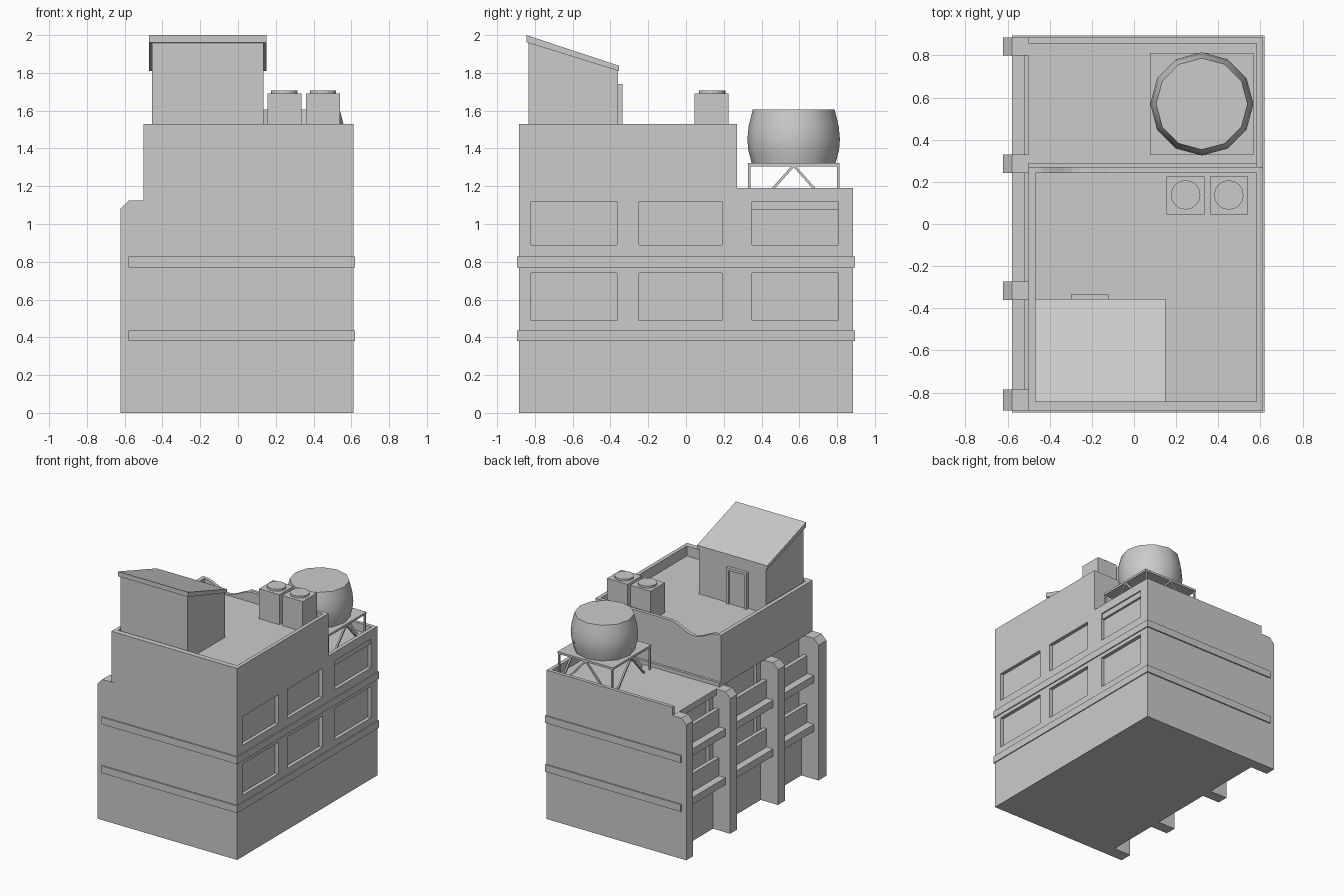
import bpy, bmesh, math
from mathutils import Vector

if "Cube" in bpy.data.objects:
    bpy.data.objects.remove(bpy.data.objects["Cube"])


def finish(name, bm):
    bmesh.ops.recalc_face_normals(bm, faces=bm.faces)
    me = bpy.data.meshes.new(name)
    bm.to_mesh(me)
    bm.free()
    ob = bpy.data.objects.new(name, me)
    bpy.context.collection.objects.link(ob)
    return ob


def boxes(name, items):
    """One object from boxes given as (x0, x1, y0, y1, z0, z1)."""
    bm = bmesh.new()
    for x0, x1, y0, y1, z0, z1 in items:
        vs = bmesh.ops.create_cube(bm, size=1)["verts"]
        for v in vs:
            v.co = Vector((x0 if v.co.x < 0 else x1,
                           y0 if v.co.y < 0 else y1,
                           z0 if v.co.z < 0 else z1))
    return finish(name, bm)


def prism(name, pts, a, b, axis="y"):
    """Extrude an outline (xz along y, or yz along x) from a to b."""
    bm = bmesh.new()
    at = (lambda p, d: (p[0], d, p[1])) if axis == "y" else (lambda p, d: (d, p[0], p[1]))
    face = bm.faces.new([bm.verts.new(at(p, a)) for p in pts])
    ext = bmesh.ops.extrude_face_region(bm, geom=[face])["geom"]
    shift = Vector((0, b - a, 0)) if axis == "y" else Vector((b - a, 0, 0))
    bmesh.ops.translate(bm, vec=shift, verts=[v for v in ext if isinstance(v, bmesh.types.BMVert)])
    return finish(name, bm)


def lathe(name, cx, cy, profile, sides):
    """Closed turned shape from (radius, z) rings."""
    bm = bmesh.new()
    rings = [[bm.verts.new((cx + r * math.cos(2 * math.pi * i / sides),
                            cy + r * math.sin(2 * math.pi * i / sides), z))
              for i in range(sides)] for r, z in profile]
    for lo, hi in zip(rings, rings[1:]):
        for i in range(sides):
            j = (i + 1) % sides
            bm.faces.new((lo[i], lo[j], hi[j], hi[i]))
    bm.faces.new(rings[0])
    bm.faces.new(rings[-1])
    return finish(name, bm)


def bars(name, segs, t):
    """Square bars between pairs of points."""
    bm = bmesh.new()
    for p, q in segs:
        p, q = Vector(p), Vector(q)
        d = q - p
        rot = d.to_track_quat("Z", "Y")
        for v in bmesh.ops.create_cube(bm, size=1)["verts"]:
            v.co = (p + q) / 2 + rot @ Vector((v.co.x * t, v.co.y * t, v.co.z * d.length))
    return finish(name, bm)


L, R, F, B, STEP = -0.5, 0.612, -0.885, 0.885, 0.27
FLOOR, ROOF, TOP = 1.125, 1.45, 1.53
bays = [(-0.82, -0.365), (-0.25, 0.19), (0.35, 0.805)]
storeys = [(0.49, 0.74), (0.89, 1.12)]

# Lower storeys with window recesses on both long sides
body = boxes("building_body", [(-0.47, R, F, B, 0, FLOOR)])
cutter = boxes("window_cutter", [
    (x0, x1, y0 + m, y1 - m, z0, z1)
    for x0, x1, m in ((R - 0.028, R + 0.1, 0), (-0.6, -0.445, 0.03))
    for y0, y1 in bays for z0, z1 in storeys])
mod = body.modifiers.new("windows", "BOOLEAN")
mod.object = cutter
mod.solver = "EXACT"
bpy.context.view_layer.objects.active = body
bpy.ops.object.modifier_apply(modifier=mod.name)
bpy.data.objects.remove(cutter)

# Floor bands, which are also the ledges between the columns
boxes("floor_bands", [(-0.58, 0.62, -0.895, 0.895, z, z + 0.057) for z in (0.38, 0.77)])

# Chamfered columns on the left side
col = [(-0.622, 0), (-0.45, 0), (-0.45, 1.124), (-0.58, 1.124), (-0.622, 1.08)]
cols = [(F, -0.785), (-0.36, -0.272), (0.242, 0.33), (0.8, B)]
for i, (y0, y1) in enumerate(cols):
    prism(f"column_{i + 1}", col, y0, y1)

# Low rails in the bays between columns
boxes("bay_rails", [(-0.522, -0.49, a[1], b[0], z, z + 0.145)
                    for a, b in zip(cols, cols[1:]) for z in (0.437, 0.827)])

# Lower roof: slab edge, parapet, curb
boxes("low_roof_slab", [(L, R - 0.01, STEP, B, 1.075, FLOOR)])
boxes("low_parapet", [(L, R, 0.857, B, FLOOR - 0.002, 1.19),
                      (R - 0.03, R, STEP, 0.857, FLOOR - 0.002, 1.19)])
boxes("low_roof_curb", [(L, R - 0.03, STEP, 0.29, FLOOR, 1.155)])

# Upper storey and its parapet
boxes("upper_block", [(L, R, F, STEP, FLOOR, ROOF)])
boxes("upper_parapet", [(L, R, F, -0.842, ROOF, TOP),
                        (L, -0.468, -0.842, 0.243, ROOF, TOP),
                        (R - 0.03, R, -0.842, 0.243, ROOF, TOP)])
# Rear parapet with a broken, curved dip
dip = [(-0.05 - 0.42 * k / 12, TOP - 0.035 * (1 - math.cos(2 * math.pi * k / 12)))
       for k in range(13)]
prism("rear_parapet", [(L, ROOF), (R, ROOF), (R, TOP)] + dip + [(L, TOP)], 0.243, STEP)

# Stair house with sloping roof and door
prism("stair_house", [(-0.833, ROOF), (-0.36, ROOF), (-0.36, 1.82), (-0.833, 1.965)],
      -0.455, 0.135, "x")
prism("stair_house_roof", [(-0.845, 1.962), (-0.845, 2.0), (-0.355, 1.838), (-0.355, 1.81)],
      -0.47, 0.15, "x")
boxes("door_frame", [(-0.3, -0.28, -0.37, -0.335, ROOF, 1.74),
                     (-0.14, -0.12, -0.37, -0.335, ROOF, 1.74),
                     (-0.28, -0.14, -0.37, -0.335, 1.72, 1.74)])
boxes("door", [(-0.28, -0.14, -0.37, -0.347, ROOF, 1.72)])

# Rooftop vent units with round caps
for i, x in enumerate((0.245, 0.45)):
    boxes(f"vent_unit_{i + 1}", [(x - 0.09, x + 0.09, 0.045, 0.225, ROOF, 1.69)])
    lathe(f"vent_cap_{i + 1}", x, 0.138, [(0.07, 1.68), (0.07, 1.706)], 16)

# Water tank on a braced stand
cx, cy, h = 0.322, 0.57, 0.235
boxes("tank_platform", [(cx - 0.245, cx + 0.245, cy - 0.242, cy + 0.242, 1.305, 1.322)])
segs = [((cx + sx * h, cy + sy * h, FLOOR), (cx + sx * h, cy + sy * h, 1.31))
        for sx in (-1, 1) for sy in (-1, 1)]
for s in (-1, 1):
    for t in (-1, 1):
        segs.append(((cx + t * 0.165, cy + s * h, FLOOR), (cx, cy + s * h, 1.31)))
        segs.append(((cx + s * h, cy + t * 0.165, FLOOR), (cx + s * h, cy, 1.31)))
bars("tank_stand", segs, 0.013)
tank = lathe("water_tank", cx, cy, [(0.222, 1.322), (0.24, 1.39), (0.245, 1.45),
                                    (0.238, 1.52), (0.217, 1.605)], 12)
bpy.ops.object.select_all(action="DESELECT")
tank.select_set(True)
bpy.context.view_layer.objects.active = tank
bpy.ops.object.shade_smooth_by_angle(angle=math.radians(40))
